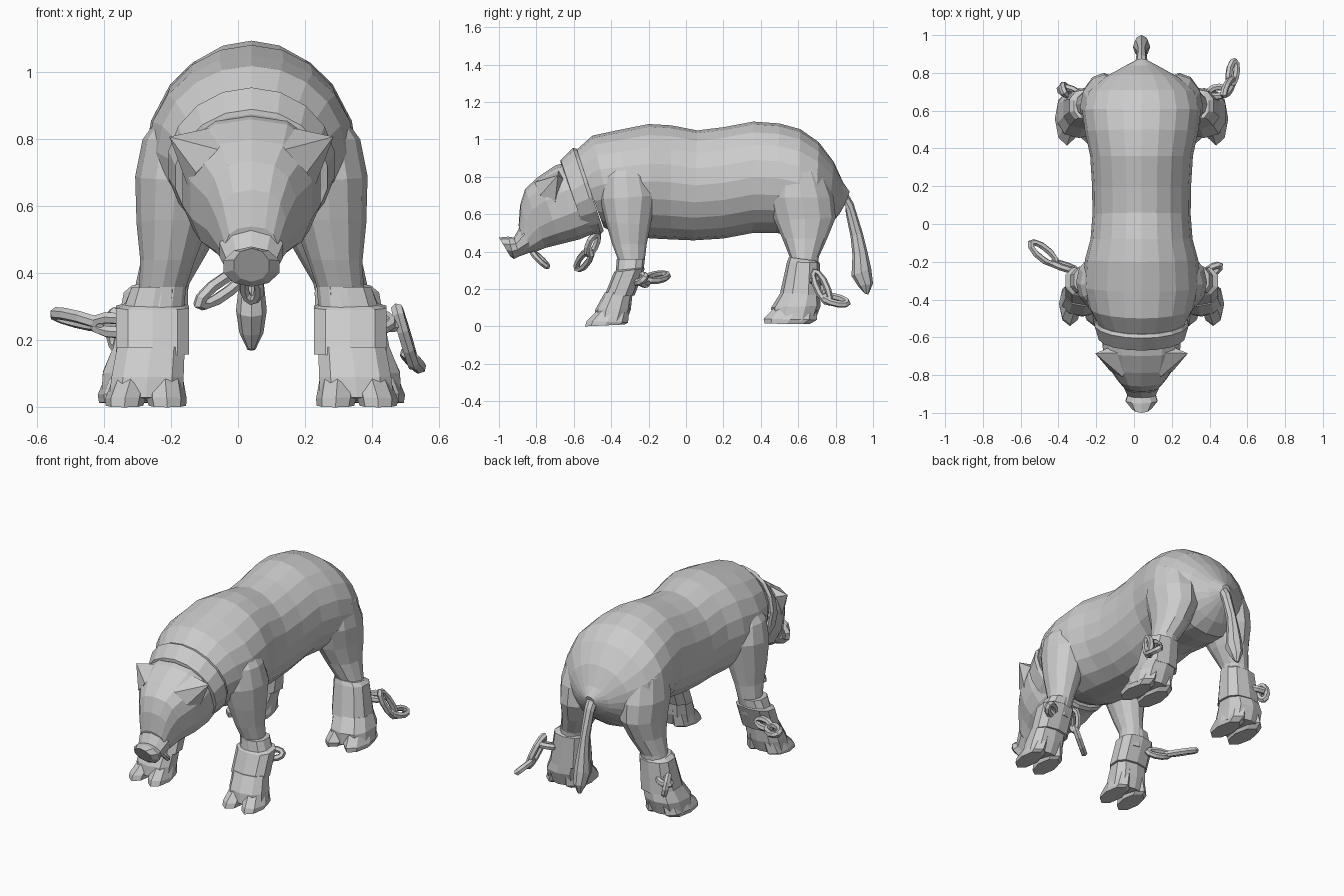
import bpy, bmesh, math
from mathutils import Vector, Matrix

CX = 0.04   # the animal's mid-plane
PI = math.pi


def finish(name, bm):
    bmesh.ops.recalc_face_normals(bm, faces=bm.faces)
    me = bpy.data.meshes.new(name)
    bm.to_mesh(me)
    bm.free()
    ob = bpy.data.objects.new(name, me)
    bpy.context.collection.objects.link(ob)
    return ob


def loft(name, sections, n=14, power=1.0):
    """Skin oval rings. Section: (y1, z1, y2, z2, x offset, half width)."""
    bm = bmesh.new()
    rings = []
    for y1, z1, y2, z2, x, hw in sections:
        a, b = Vector((CX + x, y1, z1)), Vector((CX + x, y2, z2))
        mid, half = (a + b) / 2, (a - b) / 2
        ring = []
        for i in range(n):
            t = 2 * PI * i / n + PI / 2
            c, s = math.cos(t), math.sin(t)
            c = math.copysign(abs(c) ** power, c)
            s = math.copysign(abs(s) ** power, s)
            ring.append(bm.verts.new(mid + Vector((hw * c, 0, 0)) + half * s))
        rings.append(ring)
    for r, q in zip(rings, rings[1:]):
        for i in range(n):
            bm.faces.new((r[i], r[(i + 1) % n], q[(i + 1) % n], q[i]))
    bm.faces.new(rings[0])
    bm.faces.new(rings[-1])
    return finish(name, bm)


def link(name, start, end, width, thick, roll=0.0):
    """Oval chain link whose long axis runs from start to end."""
    a, b = Vector(start), Vector(end)
    d = b - a
    rot = d.to_track_quat('X', 'Z').to_matrix().to_4x4()
    mat = Matrix.Translation((a + b) / 2) @ rot @ Matrix.Rotation(roll, 4, 'X')
    bm = bmesh.new()
    N, M = 10, 6
    L, W = d.length / 2 - thick, width / 2 - thick
    v = []
    for i in range(N):
        t = 2 * PI * i / N
        row = []
        for j in range(M):
            p = 2 * PI * j / M
            k = thick * math.cos(p)
            row.append(bm.verts.new(mat @ Vector(((L + k) * math.cos(t), (W + k) * math.sin(t),
                                                  thick * math.sin(p)))))
        v.append(row)
    for i in range(N):
        for j in range(M):
            i2, j2 = (i + 1) % N, (j + 1) % M
            bm.faces.new((v[i][j], v[i2][j], v[i2][j2], v[i][j2]))
    return finish(name, bm)


# Torso
loft("body", [
    (-0.59, 0.94, -0.44, 0.53, 0, 0.235),
    (-0.50, 1.02, -0.38, 0.50, 0, 0.28),
    (-0.36, 1.05, -0.30, 0.48, 0, 0.31),
    (-0.20, 1.082, -0.18, 0.47, 0, 0.30),
    (-0.08, 1.075, -0.08, 0.465, 0, 0.27),
    (0.06, 1.048, 0.04, 0.46, 0, 0.26),
    (0.20, 1.065, 0.20, 0.47, 0, 0.262),
    (0.36, 1.095, 0.36, 0.50, 0, 0.272),
    (0.50, 1.085, 0.48, 0.50, 0, 0.30),
    (0.61, 1.055, 0.60, 0.48, 0, 0.315),
    (0.71, 0.985, 0.69, 0.48, 0, 0.29),
    (0.79, 0.88, 0.76, 0.53, 0, 0.20),
    (0.84, 0.77, 0.82, 0.60, 0, 0.10),
    (0.875, 0.72, 0.855, 0.66, 0, 0.03)], n=20)

# Head, snout and collar
loft("head", [
    (-0.60, 0.89, -0.46, 0.51, 0, 0.205),
    (-0.70, 0.86, -0.57, 0.465, 0, 0.21),
    (-0.79, 0.80, -0.67, 0.44, 0, 0.185),
    (-0.86, 0.735, -0.75, 0.42, 0, 0.135),
    (-0.887, 0.65, -0.80, 0.40, 0, 0.105),
    (-0.895, 0.54, -0.85, 0.39, 0, 0.08)], power=0.8)
loft("snout", [
    (-0.885, 0.54, -0.82, 0.40, 0, 0.10),
    (-0.92, 0.475, -0.89, 0.375, 0, 0.078),
    (-0.95, 0.48, -0.92, 0.36, 0, 0.088),
    (-1.0, 0.475, -0.94, 0.375, 0, 0.055)], n=10)
loft("collar", [
    (-0.585, 0.95, -0.44, 0.51, 0, 0.245),
    (-0.605, 0.955, -0.455, 0.495, 0, 0.252),
    (-0.67, 0.89, -0.535, 0.485, 0, 0.23),
    (-0.67, 0.875, -0.535, 0.50, 0, 0.215)], n=18)

# Tail with tuft
loft("tail", [
    (0.835, 0.76, 0.855, 0.62, 0, 0.035),
    (0.895, 0.66, 0.855, 0.60, 0, 0.03),
    (0.945, 0.50, 0.88, 0.48, 0, 0.025),
    (0.97, 0.40, 0.89, 0.38, 0, 0.035),
    (0.99, 0.31, 0.885, 0.27, 0, 0.046),
    (1.0, 0.23, 0.92, 0.215, 0, 0.036),
    (0.975, 0.17, 0.955, 0.175, 0, 0.012)], n=8)

# Paired parts: ears, legs, cuffs, cloven hooves
for s, side in ((-1, "left"), (1, "right")):
    bm = bmesh.new()
    base = [(0.05, -0.68, 0.85), (0.10, -0.81, 0.77), (0.165, -0.78, 0.70),
            (0.19, -0.70, 0.66), (0.14, -0.64, 0.78)]
    tip = bm.verts.new((CX + s * 0.245, -0.685, 0.808))
    b = [bm.verts.new((CX + s * x, y, z)) for x, y, z in base]
    bm.faces.new(b)
    for i in range(5):
        bm.faces.new((b[i], b[(i + 1) % 5], tip))
    finish("ear_" + side, bm)

    loft("front_leg_" + side, [
        (-0.37, 0.93, -0.27, 0.93, s * 0.18, 0.05),
        (-0.45, 0.80, -0.19, 0.80, s * 0.21, 0.115),
        (-0.46, 0.68, -0.16, 0.70, s * 0.225, 0.122),
        (-0.43, 0.56, -0.19, 0.54, s * 0.235, 0.108),
        (-0.395, 0.44, -0.21, 0.44, s * 0.25, 0.082),
        (-0.365, 0.36, -0.22, 0.36, s * 0.265, 0.07),
        (-0.38, 0.25, -0.24, 0.25, s * 0.28, 0.075)], n=12)
    loft("front_cuff_" + side, [
        (-0.37, 0.36, -0.22, 0.36, s * 0.285, 0.075),
        (-0.375, 0.30, -0.225, 0.315, s * 0.295, 0.085),
        (-0.385, 0.29, -0.22, 0.31, s * 0.295, 0.113),
        (-0.44, 0.155, -0.275, 0.165, s * 0.295, 0.113)], n=10, power=0.8)
    loft("hind_leg_" + side, [
        (0.54, 0.95, 0.66, 0.93, s * 0.16, 0.05),
        (0.46, 0.83, 0.74, 0.82, s * 0.18, 0.125),
        (0.44, 0.69, 0.79, 0.69, s * 0.195, 0.132),
        (0.47, 0.57, 0.80, 0.58, s * 0.20, 0.12),
        (0.515, 0.47, 0.755, 0.47, s * 0.225, 0.098),
        (0.555, 0.37, 0.71, 0.37, s * 0.265, 0.08),
        (0.55, 0.25, 0.70, 0.25, s * 0.29, 0.08)], n=12)
    loft("hind_cuff_" + side, [
        (0.55, 0.37, 0.70, 0.35, s * 0.275, 0.085),
        (0.54, 0.345, 0.715, 0.34, s * 0.285, 0.10),
        (0.50, 0.165, 0.72, 0.155, s * 0.305, 0.115)], n=10, power=0.8)
    # Solid hoof blocks, split into two toes at the bottom
    loft("front_hoof_" + side, [
        (-0.435, 0.18, -0.285, 0.18, s * 0.30, 0.105),
        (-0.485, 0.09, -0.295, 0.09, s * 0.31, 0.112),
        (-0.49, 0.03, -0.32, 0.02, s * 0.315, 0.115)], n=10, power=0.8)
    loft("hind_hoof_" + side, [
        (0.505, 0.18, 0.715, 0.17, s * 0.31, 0.108),
        (0.455, 0.10, 0.72, 0.11, s * 0.33, 0.118),
        (0.46, 0.03, 0.69, 0.03, s * 0.335, 0.118)], n=10, power=0.8)
    for t, toe in ((-1, "inner"), (1, "outer")):
        loft(f"front_toe_{toe}_{side}", [
            (-0.44, 0.12, -0.30, 0.12, s * (0.305 + t * 0.045), 0.05),
            (-0.53, 0.03, -0.31, 0.02, s * (0.315 + t * 0.062), 0.06),
            (-0.54, 0.0, -0.33, 0.01, s * (0.315 + t * 0.064), 0.056)], n=8)
        loft(f"hind_toe_{toe}_{side}", [
            (0.49, 0.12, 0.70, 0.12, s * (0.325 + t * 0.045), 0.055),
            (0.415, 0.04, 0.70, 0.035, s * (0.335 + t * 0.06), 0.064),
            (0.42, 0.015, 0.66, 0.012, s * (0.335 + t * 0.064), 0.056)], n=8)

# Broken chain links on cuffs, collar and chin
T = 0.019
link("front_left_link_a", (-0.29, -0.25, 0.24), (-0.45, -0.20, 0.25), 0.085, T, 1.2)
link("front_left_link_b", (-0.40, -0.22, 0.245), (-0.56, -0.09, 0.28), 0.10, T, 0.4)
link("front_right_link", (0.36, -0.28, 0.25), (0.47, -0.21, 0.26), 0.09, T, 0.9)
link("hind_right_link_a", (0.38, 0.69, 0.25), (0.50, 0.71, 0.25), 0.09, T, 0.3)
link("hind_right_link_b", (0.47, 0.68, 0.31), (0.53, 0.77, 0.11), 0.09, T, 1.0)
link("hind_right_link_c", (0.51, 0.72, 0.16), (0.535, 0.88, 0.12), 0.09, T, 0.7)
link("hind_left_link_a", (-0.28, 0.68, 0.25), (-0.41, 0.72, 0.24), 0.08, T, 0.3)
link("hind_left_link_b", (-0.37, 0.69, 0.30), (-0.36, 0.73, 0.16), 0.09, T, 0.8)
link("collar_link_a", (0.05, -0.47, 0.51), (0.0, -0.53, 0.37), 0.085, T, 0.4)
link("collar_link_b", (0.03, -0.50, 0.41), (-0.13, -0.59, 0.30), 0.09, T, 1.2)
link("chin_ring", (CX, -0.83, 0.405), (CX, -0.73, 0.31), 0.08, 0.016, 0.3)
